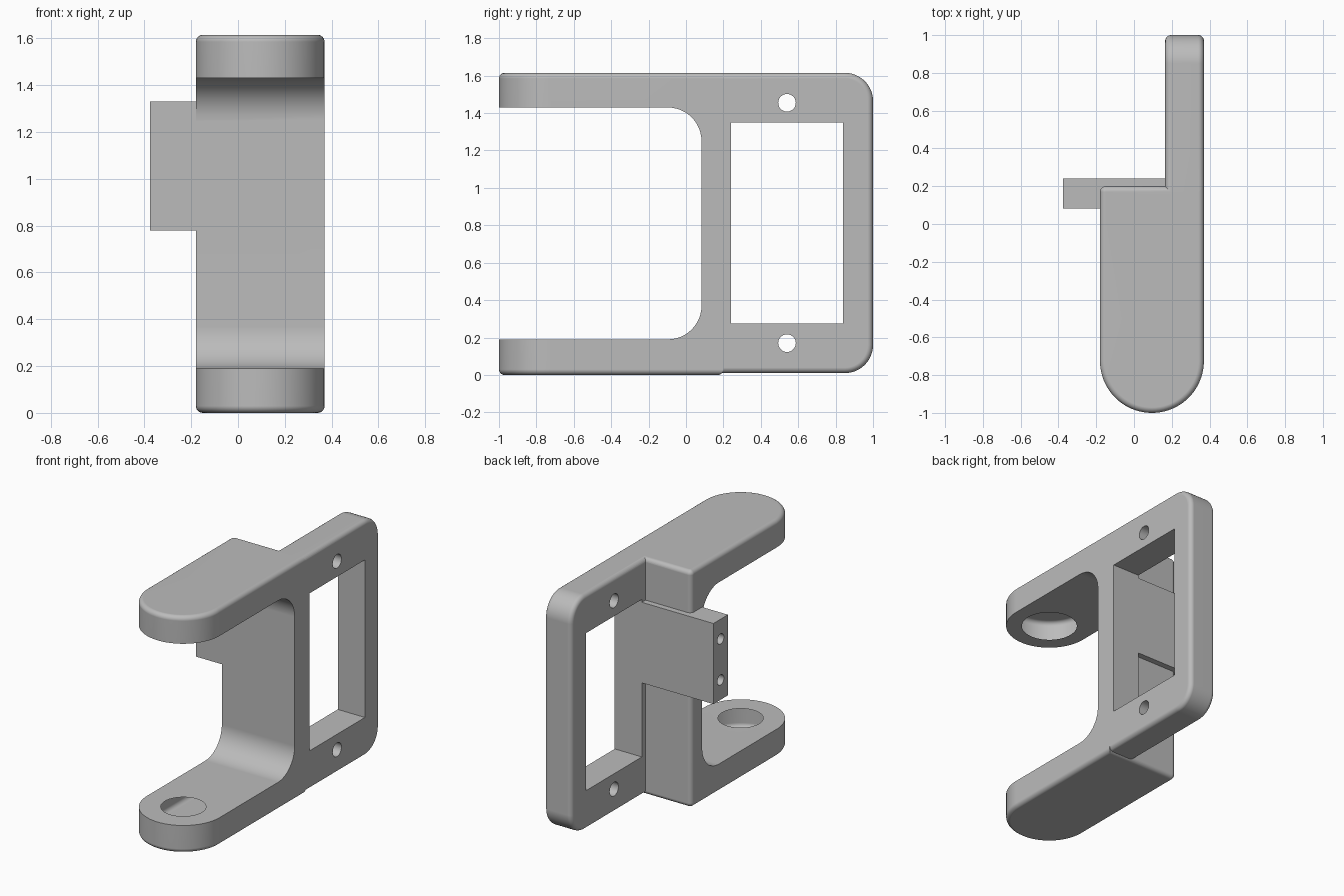
import bpy, bmesh, math
from mathutils import Vector

cube = bpy.data.objects.get("Cube")
if cube:
    bpy.data.objects.remove(cube, do_unlink=True)

grey = bpy.data.materials.new("plain grey")
grey.use_nodes = True
GREY = (0.5, 0.5, 0.5, 1)
grey.diffuse_color = GREY
grey.node_tree.nodes["Principled BSDF"].inputs["Base Color"].default_value = GREY

# Main dimensions
LEFT, RIGHT, INNER = -0.18, 0.37, 0.165     # x of block sides, plate inner face
TOP, EDGE = 1.615, 0.03                     # overall height, edge rounding
PIVOT = ((LEFT + RIGHT) / 2, -0.725)        # hole centre in the arms
WEB_FRONT, TAB_BACK = 0.083, 0.24


def arc(cx, cy, r, a0, a1, n=12):
    """Points along an arc, angles in degrees."""
    angles = [math.radians(a0 + (a1 - a0) * i / n) for i in range(n + 1)]
    return [(cx + r * math.cos(a), cy + r * math.sin(a)) for a in angles]


def circle(c, r, n=64):
    return arc(c[0], c[1], r, 0, 360 - 360 / n, n - 1)


def rect(a0, a1, b0, b1):
    return [(a0, b0), (a1, b0), (a1, b1), (a0, b1)]


def prism(name, outline, lo, hi, axis="z", round_edge=None):
    """Extrude an outline along z (outline in xy) or x (outline in yz)."""
    place = (lambda a, b, h: (a, b, h)) if axis == "z" else (lambda a, b, h: (h, a, b))
    bm = bmesh.new()
    face = bm.faces.new([bm.verts.new(place(a, b, lo)) for a, b in outline])
    ext = bmesh.ops.extrude_face_region(bm, geom=[face])
    verts = [v for v in ext["geom"] if isinstance(v, bmesh.types.BMVert)]
    bmesh.ops.translate(bm, verts=verts, vec=Vector(place(0, 0, hi - lo)))
    bmesh.ops.recalc_face_normals(bm, faces=bm.faces)
    if round_edge:
        edges = [e for e in bm.edges if round_edge(e)]
        bmesh.ops.bevel(bm, geom=edges, offset=EDGE, segments=6, profile=0.5,
                        affect="EDGES", clamp_overlap=True)
    mesh = bpy.data.meshes.new(name)
    bm.to_mesh(mesh)
    bm.free()
    mesh.materials.append(grey)
    obj = bpy.data.objects.new(name, mesh)
    bpy.context.collection.objects.link(obj)
    return obj


def combine(target, tool, operation):
    mod = target.modifiers.new(operation.lower(), "BOOLEAN")
    mod.operation, mod.object, mod.solver = operation, tool, "EXACT"
    bpy.context.view_layer.objects.active = target
    bpy.ops.object.modifier_apply(modifier=mod.name)
    bpy.data.objects.remove(tool, do_unlink=True)


# Clevis block: round-nosed column with softened top and bottom rims
nose = (RIGHT - LEFT) / 2
outline = arc(*PIVOT, nose, 180, 360, 40) + [(RIGHT, 0.2)]
outline += arc(LEFT + EDGE, 0.2 - EDGE, EDGE, 90, 180, 6)
bracket = prism("bracket", outline, 0, TOP, "z",
                lambda e: abs(e.verts[0].co.z - e.verts[1].co.z) < 1e-5)

# Throat between the two arms
throat = [(-1.2, 0.19)] + arc(WEB_FRONT - 0.18, 0.37, 0.18, -90, 0)
throat += arc(WEB_FRONT - 0.18, 1.25, 0.18, 0, 90) + [(-1.2, 1.43)]
combine(bracket, prism("throat_cutter", throat, -1, 1, "x"), "DIFFERENCE")

# Mounting plate with rounded rear corners
START = 0.15
plate_outline = [(START, 0.01)] + arc(0.85, 0.16, 0.15, -90, 0)
plate_outline += arc(0.85, TOP - 0.15, 0.15, 0, 90) + [(START, TOP)]
plate = prism("mounting_plate", plate_outline, INNER, RIGHT, "x",
              lambda e: abs(e.verts[0].co.x - e.verts[1].co.x) < 1e-5
              and max(v.co.y for v in e.verts) > START + 0.01)
combine(bracket, plate, "UNION")

# Side tab reaching across to the plate
tab = prism("side_tab", rect(WEB_FRONT, TAB_BACK, 0.78, 1.33), -0.375, INNER + 0.05, "x")
combine(bracket, tab, "UNION")

# Window and screw holes in the plate
window = prism("window_cutter", rect(TAB_BACK, 0.84, 0.275, 1.35), 0, 0.6, "x")
combine(bracket, window, "DIFFERENCE")
for z in (0.17, 1.455):
    hole = prism("screw_hole_cutter", circle((0.54, z), 0.047, 32), 0, 0.6, "x")
    combine(bracket, hole, "DIFFERENCE")

# Blind holes in the tab end
for z in (0.915, 1.195):
    hole = prism("tab_hole_cutter", circle((0.162, z), 0.035, 32), -0.5, -0.1, "x")
    combine(bracket, hole, "DIFFERENCE")

# Pivot holes and the tapered recess in the upper arm
combine(bracket, prism("lower_hole_cutter", circle(PIVOT, 0.14), -0.2, 0.5), "DIFFERENCE")
combine(bracket, prism("upper_hole_cutter", circle(PIVOT, 0.175), 1.2, 1.8), "DIFFERENCE")
x = PIVOT[0]
slot = [(x - 0.165, -0.7), (x + 0.165, -0.7)] + arc(x, 0.013, 0.095, 6, 174, 24)
combine(bracket, prism("recess_cutter", slot, TOP - 0.09, 1.8), "DIFFERENCE")

# Smooth shading with crisp corners
bpy.ops.object.select_all(action="DESELECT")
bracket.select_set(True)
bpy.context.view_layer.objects.active = bracket
bpy.ops.object.shade_smooth_by_angle(angle=math.radians(30))
weighted = bracket.modifiers.new("even shading", "WEIGHTED_NORMAL")
weighted.keep_sharp = True
